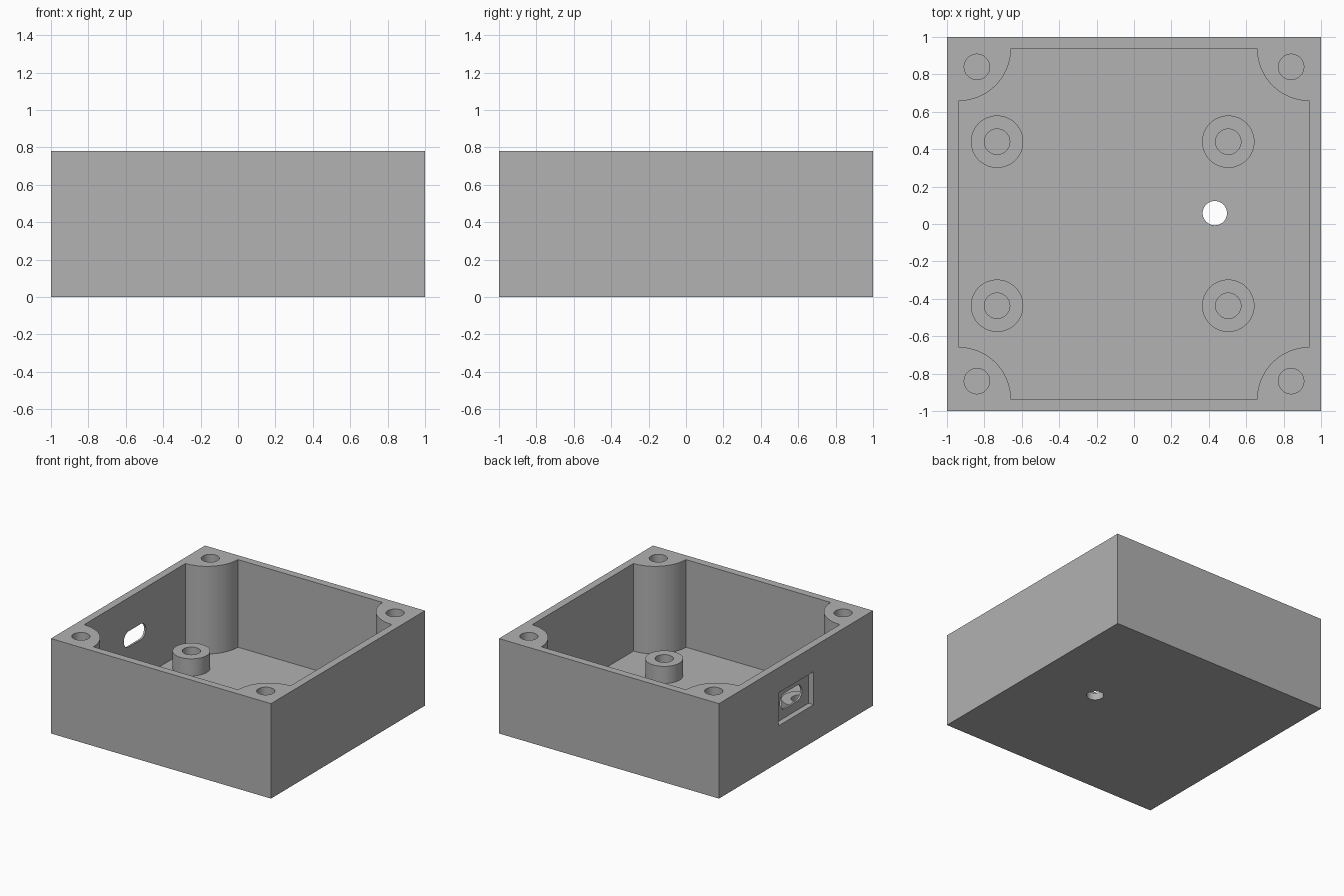
import bpy, bmesh, math

cube = bpy.data.objects.get("Cube")
if cube:
    bpy.data.objects.remove(cube, do_unlink=True)

HEIGHT, FLOOR, INNER = 0.78, 0.06, 0.938
PILLAR_R, SCREW_R = 0.28, 0.068

grey = bpy.data.materials.new("plain grey")
grey.use_nodes = True
colour = (0.445, 0.445, 0.445, 1)
grey.diffuse_color = colour
grey.node_tree.nodes["Principled BSDF"].inputs["Base Color"].default_value = colour


def prism(name, outline, direction):
    """Extrude a closed outline of 3D points along a direction."""
    bm = bmesh.new()
    face = bm.faces.new([bm.verts.new(p) for p in outline])
    moved = bmesh.ops.extrude_face_region(bm, geom=[face])["geom"]
    bmesh.ops.translate(bm, vec=direction,
                        verts=[v for v in moved if isinstance(v, bmesh.types.BMVert)])
    bmesh.ops.recalc_face_normals(bm, faces=bm.faces)
    mesh = bpy.data.meshes.new(name)
    bm.to_mesh(mesh)
    bm.free()
    mesh.materials.append(grey)
    obj = bpy.data.objects.new(name, mesh)
    bpy.context.collection.objects.link(obj)
    return obj


def arc(cx, cy, r, start, end, steps):
    angles = [math.radians(start + (end - start) * i / steps) for i in range(steps + 1)]
    return [(cx + r * math.cos(a), cy + r * math.sin(a)) for a in angles]


def upright(name, points, bottom, top):
    return prism(name, [(x, y, bottom) for x, y in points], (0, 0, top - bottom))


def cylinder(name, x, y, r, bottom, top):
    return upright(name, arc(x, y, r, 0, 360, 48)[:-1], bottom, top)


def cut(target, cutter):
    cutter.hide_render = True
    mod = target.modifiers.new("cut", 'BOOLEAN')
    mod.operation, mod.solver, mod.object = 'DIFFERENCE', 'EXACT', cutter
    bpy.context.view_layer.objects.active = target
    bpy.ops.object.modifier_apply(modifier=mod.name)
    bpy.data.objects.remove(cutter, do_unlink=True)


def finish(obj):
    bpy.ops.object.select_all(action='DESELECT')
    obj.select_set(True)
    bpy.context.view_layer.objects.active = obj
    bpy.ops.object.shade_smooth_by_angle(angle=math.radians(30))


# Outer box
box = upright("case_body", [(-1, -1), (1, -1), (1, 1), (-1, 1)], 0, HEIGHT)

# Cavity, notched by a quarter-round screw pillar in each corner
corners = [(-1, -1), (1, -1), (1, 1), (-1, 1)]
cavity = []
for i, (sx, sy) in enumerate(corners):
    start = 90 * (i + 1)
    cavity += arc(sx * INNER, sy * INNER, PILLAR_R, start, start - 90, 24)
cut(box, upright("cavity_cutter", cavity, FLOOR, HEIGHT + 0.1))

# Screw holes in the pillars
for sx, sy in corners:
    cut(box, cylinder("screw_cutter", sx * 0.84, sy * 0.84, SCREW_R, FLOOR, HEIGHT + 0.1))

# Hole through the floor
cut(box, cylinder("floor_hole_cutter", 0.432, 0.058, 0.065, -0.1, 0.2))

# Port: square recess outside and a rounded slot through the wall
recess = [(-0.228, 0.302), (0.228, 0.302), (0.228, 0.573), (-0.228, 0.573)]
cut(box, prism("recess_cutter", [(-1.1, y, z) for y, z in recess], (0.146, 0, 0)))
slot = arc(0.078, 0.44, 0.065, -90, 90, 16) + arc(-0.078, 0.44, 0.065, 90, 270, 16)
cut(box, prism("slot_cutter", [(-1.1, y, z) for y, z in slot], (0.2, 0, 0)))
finish(box)

# Board standoffs
for side, x in (("right", -0.732), ("left", 0.504)):
    for end, y in (("front", -0.437), ("back", 0.44)):
        post = cylinder(f"standoff_{end}_{side}", x, y, 0.14, FLOOR - 0.02, 0.2)
        cut(post, cylinder("post_cutter", x, y, SCREW_R, 0, 0.3))
        finish(post)
